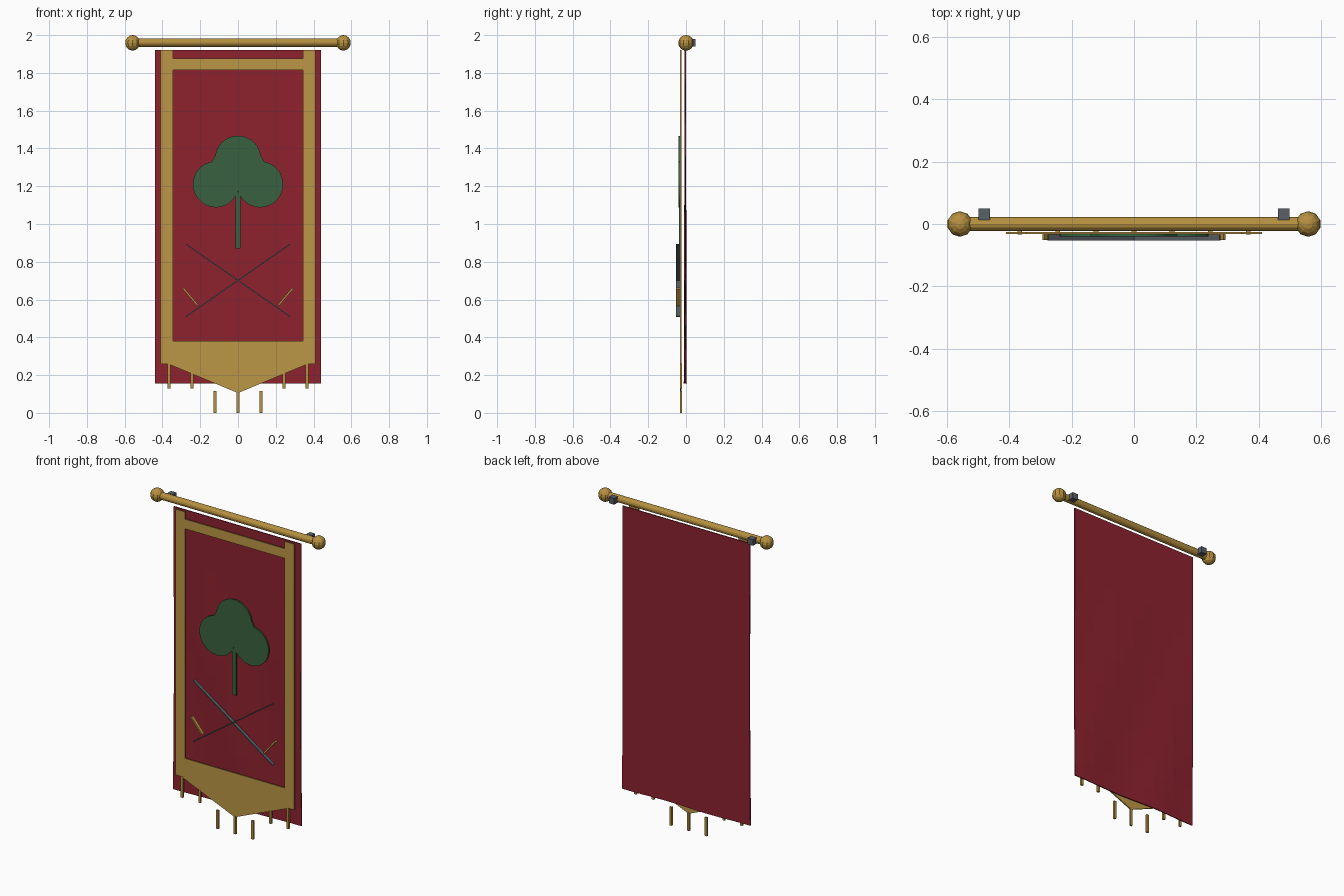
import bpy, bmesh, math
from mathutils import Matrix

if "Cube" in bpy.data.objects:
    bpy.data.objects.remove(bpy.data.objects["Cube"])


def material(name, rgb):
    m = bpy.data.materials.new(name)
    m.diffuse_color = (*rgb, 1)
    m.use_nodes = True
    m.node_tree.nodes["Principled BSDF"].inputs["Base Color"].default_value = m.diffuse_color
    return m


RED = material("red cloth", (0.27, 0.016, 0.028))
GOLD = material("gold trim", (0.50, 0.31, 0.06))
BRASS = material("brass", (0.47, 0.28, 0.05))
GREEN = material("leaf green", (0.04, 0.12, 0.05))
STEEL = material("dark steel", (0.10, 0.115, 0.13))


def finish(name, bm, mat):
    bmesh.ops.recalc_face_normals(bm, faces=bm.faces)
    me = bpy.data.meshes.new(name)
    bm.to_mesh(me)
    bm.free()
    me.materials.append(mat)
    ob = bpy.data.objects.new(name, me)
    bpy.context.collection.objects.link(ob)
    return ob


def box(name, mat, x, y, z, angle=0):
    """Box from (min, max) ranges, turned about y around its centre."""
    bm = bmesh.new()
    bmesh.ops.create_cube(bm, size=1)
    size = [b - a for a, b in (x, y, z)]
    mid = [(a + b) / 2 for a, b in (x, y, z)]
    bm.transform(Matrix.Translation(mid) @ Matrix.Rotation(angle, 4, 'Y')
                 @ Matrix.Diagonal((*size, 1)))
    return finish(name, bm, mat)


def plate(name, mat, points, y0, y1):
    """Flat outline in x and z, extruded from y0 to y1."""
    bm = bmesh.new()
    face = bm.faces.new([bm.verts.new((x, y0, z)) for x, z in points])
    new = bmesh.ops.extrude_face_region(bm, geom=[face])["geom"]
    for v in new:
        if isinstance(v, bmesh.types.BMVert):
            v.co.y = y1
    return finish(name, bm, mat)


# Cloth: thin sheet with a very gentle wave growing towards the hem
bm = bmesh.new()
bmesh.ops.create_grid(bm, x_segments=12, y_segments=16, size=1)
for v in bm.verts:
    u, w = v.co.x, v.co.y
    drop = (1 - w) / 2
    v.co = (0.44 * u, -0.004 + 0.005 * drop * math.sin(5 * u + 3 * w),
            1.0375 + 0.8825 * w)
cloth = finish("cloth", bm, RED)
solid = cloth.modifiers.new("thickness", 'SOLIDIFY')
solid.thickness = 0.006
solid.offset = 0

# Pole
bm = bmesh.new()
bmesh.ops.create_cone(bm, cap_ends=True, segments=12, radius1=0.022,
                      radius2=0.022, depth=1.1)
bm.transform(Matrix.Translation((0, 0, 1.96)) @ Matrix.Rotation(math.pi / 2, 4, 'Y'))
finish("pole", bm, BRASS)

# Trim, pole ends and brackets, mirrored left and right
for s, side in ((-1, "left"), (1, "right")):
    bm = bmesh.new()
    bmesh.ops.create_uvsphere(bm, u_segments=10, v_segments=8, radius=0.041)
    bm.transform(Matrix.Translation((s * 0.558, 0, 1.959)))
    finish("finial_" + side, bm, BRASS)
    box("bracket_" + side, STEEL, (s * 0.48 - 0.019, s * 0.48 + 0.019),
        (0.013, 0.05), (1.941, 1.979))
    box("side_trim_" + side, GOLD, sorted((s * 0.345, s * 0.41)),
        (-0.032, -0.025), (0.26, 1.92))
box("top_trim", GOLD, (-0.345, 0.345), (-0.032, -0.025), (1.815, 1.875))
plate("pointed_hem", GOLD, [(-0.345, 0.38), (-0.345, 0.26), (-0.372, 0.26),
                            (0, 0.105), (0.372, 0.26), (0.345, 0.26),
                            (0.345, 0.38)], -0.032, -0.025)

# Clover: outer arcs of three overlapping discs as one outline
discs = [(0.117, 1.21, 0.122), (0, 1.345, 0.122), (-0.117, 1.21, 0.122)]
rim = []
for i, (start, end) in enumerate(((-164, 80), (8, 172), (100, 344))):
    cx, cz, r = discs[i]
    for k in range(25):
        a = math.radians(start + (end - start) * k / 24)
        x, z = cx + r * math.cos(a), cz + r * math.sin(a)
        others = [d for j, d in enumerate(discs) if j != i]
        if all(math.hypot(x - d[0], z - d[1]) > d[2] for d in others):
            rim.append((x, z))
rim.append((0, 1.175))
plate("clover_leaf", GREEN, rim, -0.04, -0.03)
plate("clover_stem", GREEN, [(-0.014, 0.87), (0.014, 0.87), (0.014, 1.15),
                             (0, 1.17), (-0.014, 1.15)], -0.038, -0.028)

# Crossed blades and their guards
tilt = math.atan2(0.19, 0.273)
for s, side in ((-1, "left"), (1, "right")):
    box("blade_" + side, STEEL, (-0.335, 0.335), (-0.053, -0.033),
        (0.6985, 0.7045), s * tilt)
    gx = s * 0.252
    box("guard_" + side, BRASS, (gx - 0.059, gx + 0.059), (-0.052, -0.031),
        (0.61, 0.62), -s * math.radians(50))

# Hanging fringe
for i in range(-3, 4):
    low = 0.0 if abs(i) < 2 else 0.13
    top = (0.112, 0.115, 0.21, 0.262)[abs(i)]
    box("fringe_%d" % (i + 4), BRASS, (i * 0.122 - 0.0075, i * 0.122 + 0.0075),
        (-0.033, -0.021), (low, top))
